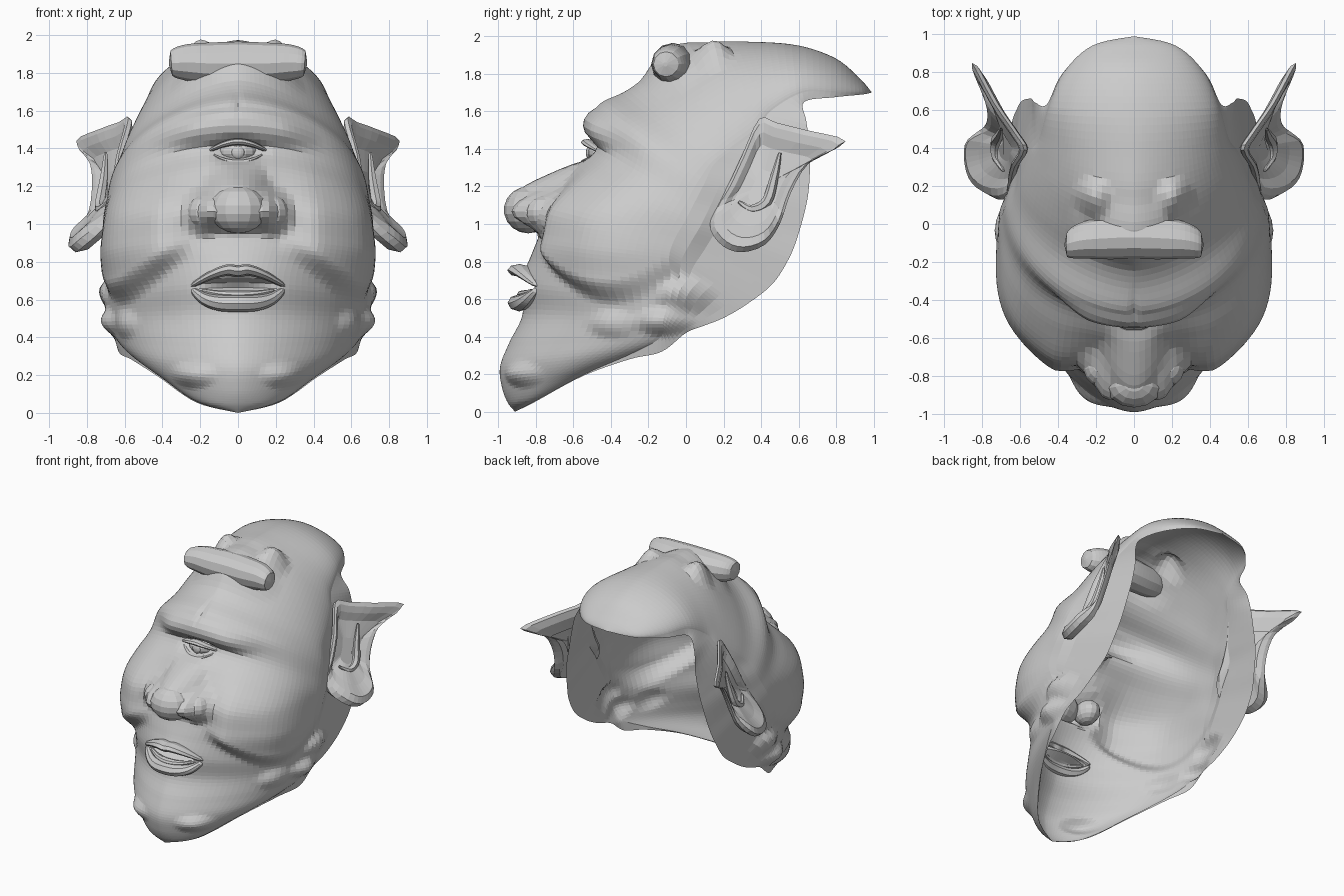
import bpy, bmesh, math
from mathutils import Vector as V

if "Cube" in bpy.data.objects:
    bpy.data.objects.remove(bpy.data.objects["Cube"])

# ---- guide curves of the half head, crown edge -> brow -> chin edge ----
MID = [(.99, 1.70), (.93, 1.77), (.8, 1.88), (.6, 1.95), (.35, 1.97), (.1, 1.96), (-.11, 1.85),
       (-.31, 1.715), (-.48, 1.62), (-.49, 1.42), (-.61, 1.29), (-.74, 1.12), (-.78, .95),
       (-.83, .82), (-.88, .69), (-.87, .52), (-.94, .37), (-.99, .24), (-.98, .13),
       (-.95, .05), (-.91, 0)]
SIDE = [(0, .99, 1.70), (.22, .94, 1.70), (.37, .80, 1.70), (.45, .62, 1.70), (.50, .45, 1.60),
        (.55, .38, 1.5), (.60, .25, 1.4), (.63, .15, 1.32), (.66, .1, 1.22), (.67, .05, 1.12),
        (.685, 0, 1.02), (.69, -.05, .93), (.695, -.08, .84), (.69, -.08, .72), (.69, -.1, .6),
        (.68, -.1, .5), (.65, -.13, .4), (.57, -.29, .31), (.42, -.54, .2), (.22, -.8, .06),
        (0, -.91, 0)]
EDGE = [(0, .99, 1.70), (.22, .94, 1.69), (.38, .79, 1.675), (.46, .63, 1.65), (.52, .64, 1.55),
        (.54, .66, 1.42), (.56, .66, 1.3), (.58, .655, 1.2), (.6, .64, 1.1), (.62, .6, .95),
        (.64, .55, .82), (.65, .46, .68), (.66, .32, .57), (.66, .2, .5), (.66, .1, .46),
        (.65, 0, .42), (.63, -.13, .32), (.56, -.3, .28), (.42, -.55, .19), (.22, -.8, .055),
        (0, -.91, 0)]


def spline(pts, u, closed=False):
    n = len(pts)
    i = min(int(u), n - 1 if closed else n - 2)
    t = u - i
    at = lambda k: V(pts[k % n] if closed else pts[max(0, min(n - 1, k))])
    a, b, c, d = (at(i + k) for k in (-1, 0, 1, 2))
    return .5 * (2 * b + (c - a) * t + (2 * a - 5 * b + 4 * c - d) * t * t
                 + (3 * b - a - 3 * c + d) * t ** 3)


def step(a, b, x):
    t = max(0, min(1, (x - a) / (b - a)))
    return t * t * (3 - 2 * t)


def finish(name, bm, mirror=False):
    bmesh.ops.remove_doubles(bm, verts=bm.verts, dist=.0006)
    bmesh.ops.recalc_face_normals(bm, faces=bm.faces)
    me = bpy.data.meshes.new(name)
    bm.to_mesh(me)
    bm.free()
    ob = bpy.data.objects.new(name, me)
    bpy.context.collection.objects.link(ob)
    if mirror:
        m = ob.modifiers.new("mirror", 'MIRROR')
        m.merge_threshold = .001
    return ob


def skin(bm, rows, wrap=False):
    vs = [[bm.verts.new(p) for p in r] for r in rows]
    for a, b in zip(vs, vs[1:]):
        n = len(a)
        for j in range(n if wrap else n - 1):
            k = (j + 1) % n
            bm.faces.new((a[j], a[k], b[k], b[j]))
    return vs


# ---- soft bumps: centre, radii, push ----
BUMPS = [((0, -.06, 1.85), (.5, .22, .24), (0, -.03, .06)),          # crown shelf
         ((.22, .14, 1.89), (.12, .12, .2), (0, 0, .085)),           # small crown nubs
         ((0, -.5, 1.385), (.19, .3, .09), (0, .06, 0)),             # eye socket
         ((.18, -.7, 1.06), (.12, .35, .15), (.01, -.12, .01)),      # nose wings
         ((0, -.86, .67), (.26, .3, .06), (0, .12, 0)),              # mouth pocket
         ((.69, 0, .62), (.13, .18, .11), (.055, -.02, .02)),        # jowl lumps
         ((.68, -.12, .48), (.13, .18, .09), (.05, -.02, 0)),
         ((.58, -.38, .47), (.14, .18, .09), (.02, -.03, 0)),
         ((.24, -.88, .2), (.16, .2, .08), (.02, -.035, 0)),         # chin lumps
         ((0, -.5, 1.65), (.03, .3, .09), (0, .02, 0))]              # forehead groove


def sculpt(p):
    x, y, z = p
    q = V(p)
    for c, r, push in BUMPS:
        d = sum(((p[k] - c[k]) / r[k]) ** 2 for k in range(3))
        if d < 1:
            q += V(push) * (1 - d) ** 1.8
    # nose bridge
    wx = .20 - .07 * step(1.12, 1.35, z)
    if x < wx and y < -.3:
        w = step(1.37, 1.17, z) * step(.93, 1.06, z)
        q.y -= .19 * w * (1 - (x / wx) ** 2) ** 1.2
    # heavy brow arch
    if y < .0 and x < .46:
        d = (z - (1.52 - .45 * x * x)) / (.105 - .08 * x)
        if abs(d) < 1:
            q.y -= .06 * (1 - d * d) * step(.46, .22, x)
    # overhanging cheek
    if z < 1.45 and y < .28:
        zb = .61 + (1.6 if y < -.4 else 1.3) * (y + .38) ** 2
        w = (step(zb - .05, zb + .11, z) * step(1.42, 1.05, z)
             * step(.2, .40, x) * step(.26, .05, y))
        d = V((x * 1.1, y - .15, -.12)).normalized()
        q += d * w * (.03 + .068 * step(-.05, -.5, y))
    if x < 1e-5:
        q.x = 0
    return q


# ---- head shell, open at the back and below ----
rows = []
spans, per, nq, ne = len(MID) - 1, 6, 30, 7
for i in range(spans * per + 1):
    u = i / per
    m, s, e = spline(MID, u), spline(SIDE, u), spline(EDGE, u)
    m = V((0, m[0], m[1]))
    n = 1.75 - .2 * step(3, 5, u) + .5 * step(6.5, 9, u) - .35 * step(12, 14, u)
    row = []
    for j in range(nq + 1):
        t = (j / nq) ** 1.1 * math.pi / 2
        sx = max(0, math.sin(t)) ** (2 / n)
        cz = 1 - max(0, math.cos(t)) ** (2 / n)
        row.append(sculpt(V((s.x * sx, m.y + (s.y - m.y) * cz, m.z + (s.z - m.z) * cz))))
    row += [sculpt(s.lerp(e, j / ne)) for j in range(1, ne + 1)]
    rows.append(row)
bm = bmesh.new()
skin(bm, rows)
finish("head_shell", bm, True)


# ---- crown roll, lips and eyelids: tapered rolls swept across the face ----
def roll(name, pts, rad, depth, seg=8, steps=5, taper=.6):
    bm = bmesh.new()
    full = [(-x, y, z) for x, y, z in reversed(pts[1:])] + pts
    n = (len(full) - 1) * steps
    path = [spline(full, i / steps) for i in range(n + 1)]
    rings = []
    for i, p in enumerate(path):
        t = (path[min(n, i + 1)] - path[max(0, i - 1)]).normalized()
        up = V((-t.z, 0, t.x)).normalized()
        f = .15 + .85 * math.sin(math.pi * i / n) ** taper if 0 < i < n else .1
        rings.append([p + up * rad * f * math.cos(a) + V((0, depth * f * math.sin(a), 0))
                      for a in (2 * math.pi * k / seg for k in range(seg))])
    vs = skin(bm, rings, True)
    bm.faces.new(vs[0])
    bm.faces.new(vs[-1])
    return finish(name, bm)


roll("crown_roll", [(0, -.07, 1.85), (.14, -.075, 1.85), (.27, -.085, 1.855), (.365, -.11, 1.85)],
     .115, .115, 12, 5, .3)
roll("upper_lip", [(0, -.885, .75), (.06, -.885, .755), (.15, -.85, .725), (.25, -.79, .67)], .032, .065)
roll("lower_lip", [(0, -.89, .58), (.1, -.875, .582), (.18, -.84, .605), (.245, -.79, .655)], .045, .06)
roll("lower_teeth_ridge", [(0, -.87, .625), (.1, -.85, .63), (.2, -.80, .65)], .022, .03)
roll("upper_eyelid", [(0, -.525, 1.435), (.08, -.51, 1.42), (.17, -.45, 1.38)], .018, .035)
roll("lower_eyelid", [(0, -.535, 1.328), (.07, -.525, 1.338), (.15, -.47, 1.375)], .015, .03)


def ball(name, loc, scale, mirror=False):
    bm = bmesh.new()
    bmesh.ops.create_uvsphere(bm, u_segments=14, v_segments=9, radius=1)
    for v in bm.verts:
        v.co = V((v.co.x * scale[0], v.co.y * scale[1], v.co.z * scale[2])) + V(loc)
    return finish(name, bm, mirror)


# ---- single eye and round nose ----
ball("eyeball", (0, -.445, 1.38), (.1, .08, .06))
ball("iris", (0, -.515, 1.38), (.035, .018, .035))
ball("nose_tip", (0, -.84, 1.075), (.155, .13, .125))
ball("nostril_wing", (.185, -.745, 1.06), (.085, .11, .09), True)

# ---- pointed ears: rim, sunken bowl, back, with a thick drooping lobe ----
RIM = [(.66, .15, 1.08), (.72, .13, .97), (.82, .2, .88), (.86, .3, .85), (.86, .42, .89),
       (.80, .5, 1.0), (.77, .56, 1.17), (.78, .66, 1.33), (.855, .85, 1.44), (.74, .64, 1.50),
       (.63, .48, 1.54), (.58, .39, 1.56), (.63, .3, 1.37), (.65, .22, 1.2)]
n = len(RIM) * 3
rim = [spline(RIM, k / 3, True) for k in range(n)]
bowl, root = V((.70, .40, 1.2)), V((.62, .42, 1.2))
layers = [(root, .5, 0, 0), (root, .8, -.03, 0), (root, .96, -.02, -.03), (bowl, 1, 0, 0),
          (bowl, .92, .01, .035), (bowl, .78, 0, .06), (bowl, .6, -.03, .05), (bowl, .25, -.03, 0)]
bm = bmesh.new()
vs = skin(bm, [[c.lerp(p, f) + V((dx + lobe * step(1.08, .9, p.z), 0, 0)) for p in rim]
               for c, f, dx, lobe in layers], True)
bm.faces.new(vs[-1])
finish("ear", bm, True)

# ridge inside each ear
bm = bmesh.new()
path = [(.69, .28, 1.12), (.73, .35, 1.08), (.73, .43, 1.12), (.71, .47, 1.25), (.70, .50, 1.38)]
rings = []
for i in range(17):
    p = spline(path, i / 4)
    t = (spline(path, min(4, i / 4 + .1)) - spline(path, max(0, i / 4 - .1))).normalized()
    a = t.cross(V((1, 0, 0))).normalized()
    r = .008 + .02 * math.sin(math.pi * i / 16)
    rings.append([p + a * r * math.cos(k * math.pi / 3) + V((r * math.sin(k * math.pi / 3), 0, 0))
                  for k in range(6)])
skin(bm, rings, True)
finish("ear_inner_ridge", bm, True)
